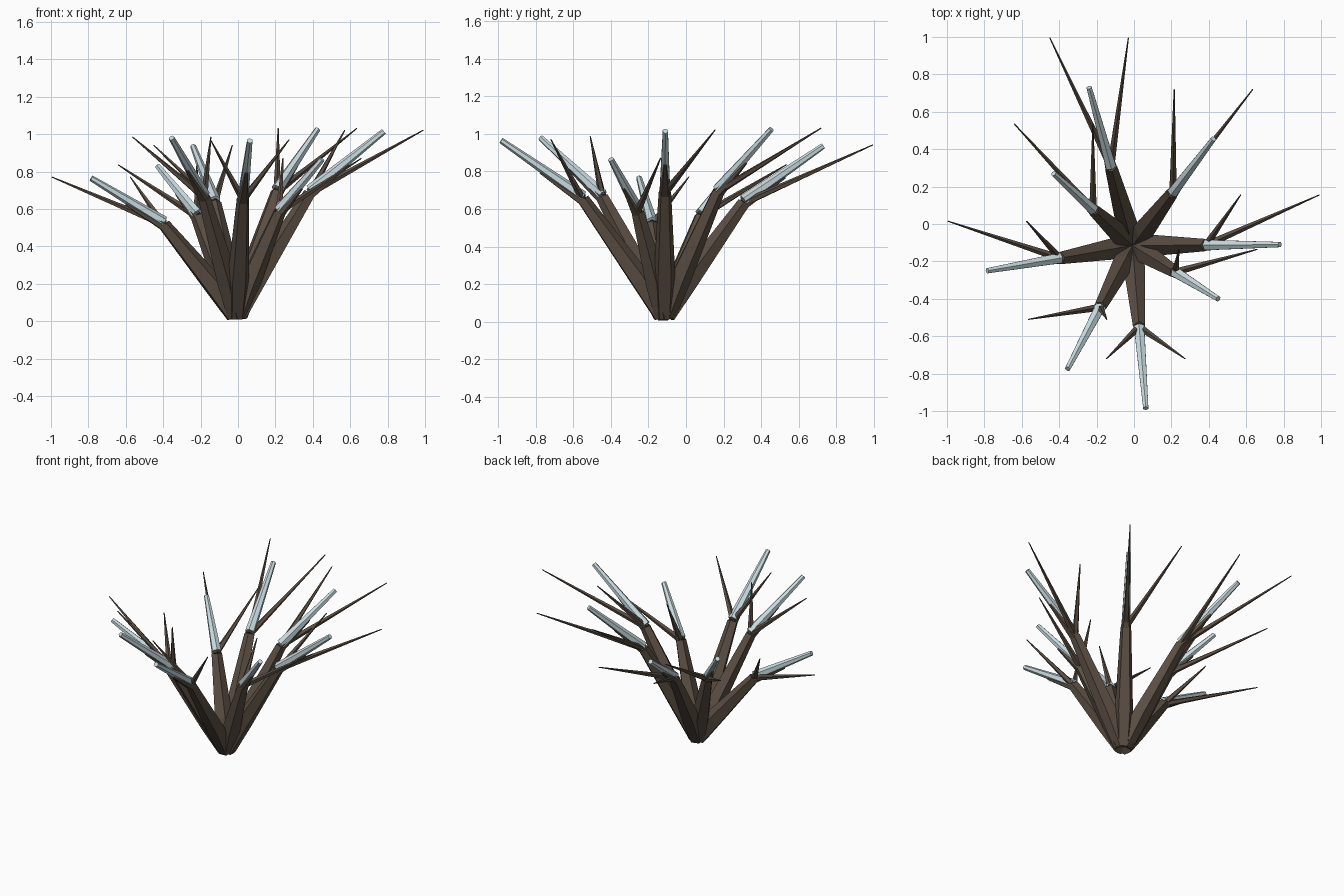
import bpy, bmesh
from math import cos, sin, tau
from mathutils import Vector

cube = bpy.data.objects.get("Cube")
if cube:
    bpy.data.objects.remove(cube, do_unlink=True)


def make_material(name, color):
    mat = bpy.data.materials.new(name)
    mat.diffuse_color = (*color, 1)
    mat.use_nodes = True
    mat.node_tree.nodes["Principled BSDF"].inputs["Base Color"].default_value = (*color, 1)
    return mat


bark = make_material("dark brown bark", (0.105, 0.077, 0.057))
pale = make_material("pale blue tip", (0.58, 0.71, 0.75))


def limb(name, rings, sides, mat):
    """Flat-shaded limb through (centre, radius) rings, with a ridge on top."""
    axis = (rings[-1][0] - rings[0][0]).normalized()
    across = axis.cross(Vector((0, 0, 1))).normalized()
    up = across.cross(axis)
    bm = bmesh.new()
    loops = []
    for centre, radius in rings:
        loops.append([bm.verts.new(centre + radius * (up * cos(tau * i / sides)
                                                      + across * sin(tau * i / sides)))
                      for i in range(sides)])
    for low, high in zip(loops, loops[1:]):
        for i in range(sides):
            j = (i + 1) % sides
            bm.faces.new((low[i], low[j], high[j], high[i]))
    bm.faces.new(loops[0])
    bm.faces.new(loops[-1])
    bmesh.ops.recalc_face_normals(bm, faces=bm.faces)
    mesh = bpy.data.meshes.new(name)
    bm.to_mesh(mesh)
    bm.free()
    mesh.materials.append(mat)
    bpy.context.collection.objects.link(bpy.data.objects.new(name, mesh))


# Branch tips, each with its position in the clump
tips = {
    "right_side": (-0.785, -0.25, 0.765),
    "left_side": (0.78, -0.11, 1.015),
    "back_left": (0.425, 0.455, 1.025),
    "back": (-0.24, 0.73, 0.935),
    "back_right": (-0.43, 0.27, 0.83),
    "front_right": (-0.355, -0.775, 0.98),
    "front": (0.063, -0.985, 0.965),
    "front_left": (0.45, -0.4, 0.865),
}
root = Vector((-0.008, -0.115, 0.03))

for place, point in tips.items():
    tip = Vector(point)
    out = Vector((tip.x - root.x, tip.y - root.y, 0))
    base = root + out.normalized() * 0.016
    knee = root + out * 0.5
    knee.z = tip.z * 0.675

    # Thick stem leaning outward, swelling on its inner side above the root
    swell = base.lerp(knee, 0.3) - out.normalized() * 0.01 + Vector((0, 0, 0.01))
    limb(place + "_stem", [(base, 0.046), (swell, 0.06), (knee, 0.035)], 5, bark)

    # Pale cut branch lying over a shorter bark spur
    limb(place + "_pale_branch",
         [(knee + Vector((0, 0, 0.014)), 0.032), (tip, 0.016)], 6, pale)
    limb(place + "_bark_spur",
         [(knee - Vector((0, 0, 0.004)), 0.033),
          (knee.lerp(tip, 0.52) - Vector((0, 0, 0.019)), 0.009)], 5, bark)

    # Pair of thin pointed twigs swept toward the back
    for side, label in ((-1, "right"), (1, "left")):
        end = tip + Vector((side * 0.21, 0.265, 0.006))
        limb(f"{place}_{label}_twig", [(knee, 0.021), (end, 0.003)], 5, bark)
